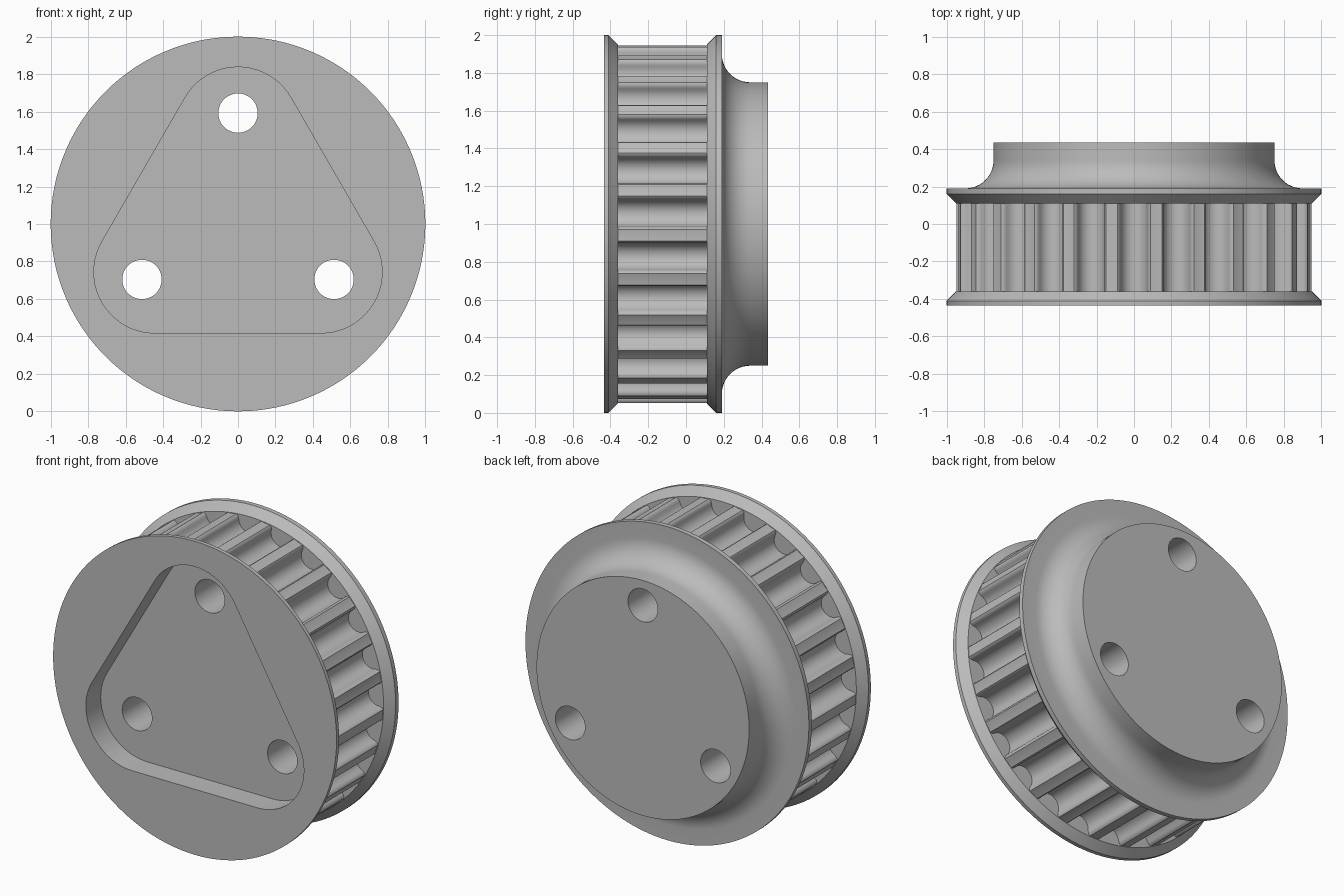
import bpy, bmesh
from math import sin, cos, pi, hypot, atan2, radians

if "Cube" in bpy.data.objects:
    bpy.data.objects.remove(bpy.data.objects["Cube"], do_unlink=True)

TEETH = 25
TIP_R, GROOVE_DEPTH, GROOVE_R = 0.945, 0.1, 0.072
CENTRE_Z = 1.0

metal = bpy.data.materials.new("plain grey metal")
metal.use_nodes = True
metal.diffuse_color = (0.5, 0.5, 0.5, 1)
metal.node_tree.nodes["Principled BSDF"].inputs["Base Color"].default_value = (0.5, 0.5, 0.5, 1)


def loft(name, rings):
    """Closed solid along y; each ring is (y, [(angle from top, radius), ...])."""
    bm = bmesh.new()
    loops = [[bm.verts.new((r * sin(a), y, CENTRE_Z + r * cos(a))) for a, r in ring]
             for y, ring in rings]
    n = len(loops[0])
    for lower, upper in zip(loops, loops[1:]):
        for i in range(n):
            j = (i + 1) % n
            bm.faces.new((lower[i], lower[j], upper[j], upper[i]))
    bm.faces.new(loops[0])
    bm.faces.new(loops[-1])
    bmesh.ops.recalc_face_normals(bm, faces=bm.faces)
    mesh = bpy.data.meshes.new(name)
    bm.to_mesh(mesh)
    bm.free()
    obj = bpy.data.objects.new(name, mesh)
    obj.data.materials.append(metal)
    bpy.context.collection.objects.link(obj)
    return obj


# Belt groove: rounded lips, short straight walls, semicircular bottom
half = [(0.088, TIP_R - 0.001), (0.08, 0.938), (0.074, 0.927)]
floor_v = TIP_R - GROOVE_DEPTH + GROOVE_R
bottom = [(GROOVE_R * cos(k * pi / 12), floor_v - GROOVE_R * sin(k * pi / 12))
          for k in range(13)]
groove = half + bottom + [(-u, v) for u, v in reversed(half)]
pitch = 2 * pi / TEETH
toothed = []
for t in range(TEETH):
    toothed += [(t * pitch + atan2(u, v), hypot(u, v)) for u, v in reversed(groove)]
    toothed.append(((t + 0.5) * pitch, TIP_R))


def circle(r):
    return [(a, r) for a, _ in toothed]


# Body: front flange, toothed drum, rear flange, filleted hub
fillet = [(0.19 + 0.15 * (1 - cos(k * pi / 24)), circle(0.9 - 0.15 * sin(k * pi / 24)))
          for k in range(13)]
pulley = loft("pulley_body", [
    (-0.435, circle(1)), (-0.41, circle(1)), (-0.36, circle(0.95)),
    (-0.36, toothed), (0.11, toothed),
    (0.11, circle(0.95)), (0.16, circle(1)), (0.19, circle(1)),
    *fillet, (0.435, circle(0.75))])


def prism(name, outline, y0, y1):
    ring = [(atan2(x, z), hypot(x, z)) for x, z in outline]
    obj = loft(name, [(y0, ring), (y1, ring)])
    obj.hide_render = True
    return obj


def arc(cx, cz, r, start, sweep, steps):
    return [(cx + r * sin(start + sweep * k / steps), cz + r * cos(start + sweep * k / steps))
            for k in range(steps + 1)]


# Rounded triangular pocket in the front face, and three through holes
corners = [k * 2 * pi / 3 for k in range(3)]
pocket = []
for c in corners:
    pocket += arc(0.512 * sin(c), 0.512 * cos(c), 0.326, c - pi / 3, 2 * pi / 3, 20)
cutters = [prism("pocket_cutter", pocket, -0.6, -0.285)]
for c in corners:
    hole = arc(0.592 * sin(c), 0.592 * cos(c), 0.105, 0, 2 * pi, 48)[:-1]
    cutters.append(prism("hole_cutter", hole, -0.6, 0.6))

bpy.ops.object.select_all(action="DESELECT")
bpy.context.view_layer.objects.active = pulley
pulley.select_set(True)
for cutter in cutters:
    cut = pulley.modifiers.new("cut", "BOOLEAN")
    cut.operation, cut.solver, cut.object = "DIFFERENCE", "EXACT", cutter
    bpy.ops.object.modifier_apply(modifier=cut.name)
    bpy.data.objects.remove(cutter, do_unlink=True)

bpy.ops.object.shade_smooth_by_angle(angle=radians(30))
